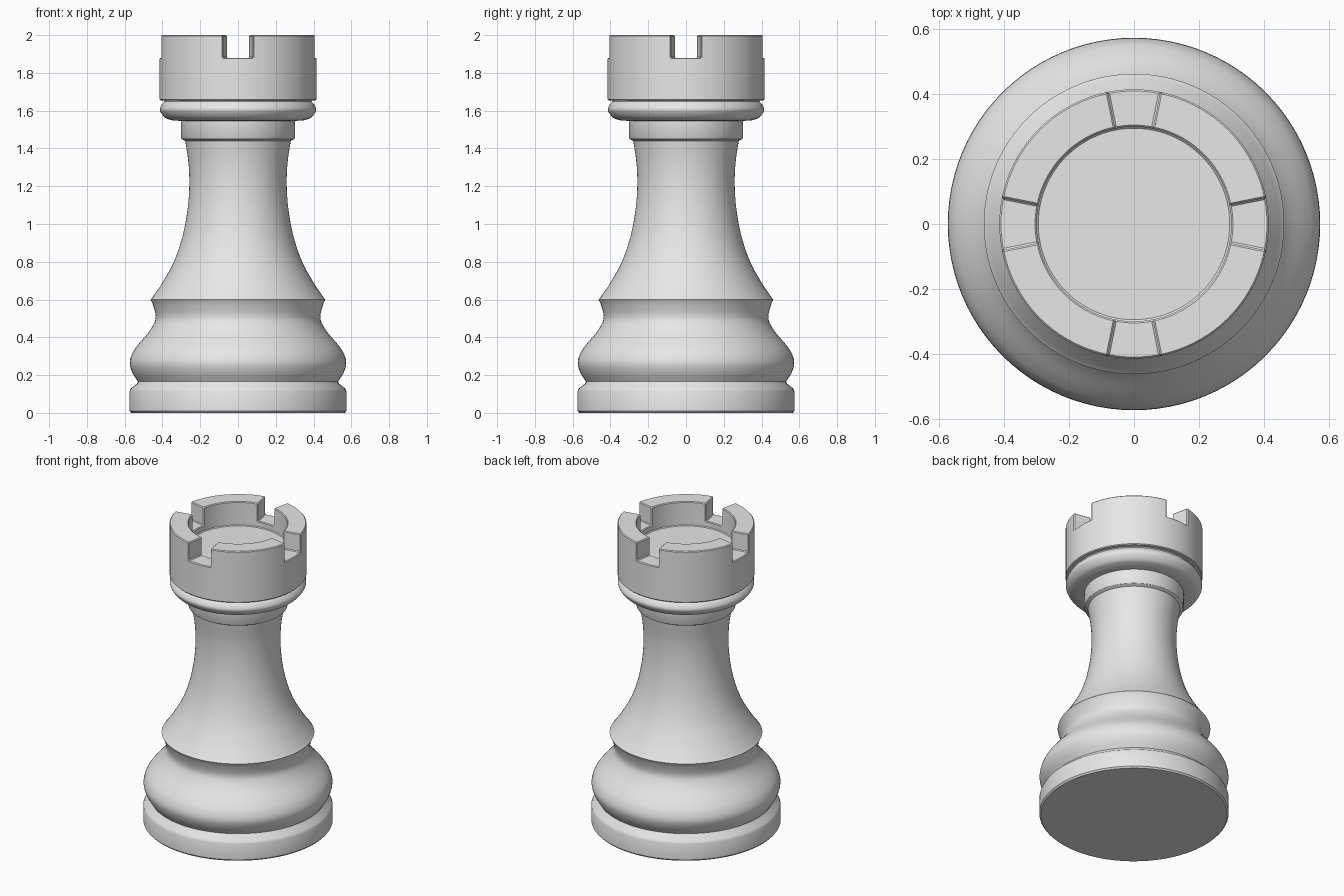
import bpy
import bmesh
import math
from mathutils import Vector

SEGMENTS = 96

cube = bpy.data.objects.get("Cube")
if cube:
    bpy.data.objects.remove(cube, do_unlink=True)

grey = bpy.data.materials.new("plain grey")
grey.use_nodes = True
grey.diffuse_color = (0.8, 0.8, 0.8, 1)
grey.node_tree.nodes["Principled BSDF"].inputs["Base Color"].default_value = (0.8, 0.8, 0.8, 1)


def smooth_run(points, steps=6):
    """Smooth curve through (radius, height) points."""
    p = [Vector(q) for q in points]
    p = [2 * p[0] - p[1]] + p + [2 * p[-1] - p[-2]]
    out = []
    for a, b, c, d in zip(p, p[1:], p[2:], p[3:]):
        for i in range(steps):
            t = i / steps
            out.append(0.5 * (2 * b + (c - a) * t + (2 * a - 5 * b + 4 * c - d) * t**2
                              + (3 * b - a - 3 * c + d) * t**3))
    return [tuple(v) for v in out] + [points[-1]]


def lathe(profile):
    """Turn a profile of (radius, height) points around z."""
    bm = bmesh.new()
    verts = [bm.verts.new((r, 0, z)) for r, z in profile]
    edges = [bm.edges.new(pair) for pair in zip(verts, verts[1:])]
    bmesh.ops.spin(bm, geom=verts + edges, cent=(0, 0, 0), axis=(0, 0, 1),
                   angle=math.tau, steps=SEGMENTS)
    bmesh.ops.remove_doubles(bm, verts=bm.verts[:], dist=0.0005)
    bmesh.ops.recalc_face_normals(bm, faces=bm.faces[:])
    return bm


def finish(bm, name):
    mesh = bpy.data.meshes.new(name)
    bm.to_mesh(mesh)
    bm.free()
    obj = bpy.data.objects.new(name, mesh)
    bpy.context.collection.objects.link(obj)
    mesh.materials.append(grey)
    bpy.ops.object.select_all(action="DESELECT")
    obj.select_set(True)
    bpy.context.view_layer.objects.active = obj
    bpy.ops.object.shade_smooth_by_angle(angle=math.radians(30))


# Foot disc with softened rims
foot = [(0, 0), (0.565, 0), (0.574, 0.01), (0.574, 0.115), (0.567, 0.13), (0.535, 0.155)]
# Rounded cushion rising to the flared rim
cushion = smooth_run([(0.53, 0.165), (0.56, 0.215), (0.573, 0.265), (0.56, 0.315),
                      (0.53, 0.36), (0.475, 0.425), (0.442, 0.48), (0.437, 0.52),
                      (0.45, 0.57), (0.463, 0.6)])
# Waisted shaft
shaft = smooth_run([(0.457, 0.606), (0.4, 0.69), (0.34, 0.8), (0.295, 0.93),
                    (0.268, 1.07), (0.258, 1.2), (0.262, 1.32), (0.279, 1.44)])
# Collar and rounded ring under the crown
collar = [(0.298, 1.45), (0.302, 1.457), (0.302, 1.546)]
ring = smooth_run([(0.345, 1.548), (0.386, 1.563), (0.413, 1.6), (0.407, 1.627), (0.39, 1.648)])
finish(lathe(foot + cushion + shaft + collar + ring + [(0.39, 1.66), (0, 1.66)]), "body")

# Crown cup, with four battlements raised from its rim
crown = lathe([(0, 1.655), (0.415, 1.655), (0.415, 1.88), (0.3, 1.88), (0.3, 1.84), (0, 1.84)])
half_gap = math.radians(11.25)
battlements = []
for face in crown.faces:
    c = face.calc_center_median()
    turn = math.atan2(c.y, c.x) % (math.pi / 2)
    on_rim = abs(c.z - 1.88) < 0.001
    if on_rim and half_gap < turn < math.pi / 2 - half_gap:
        battlements.append(face)
raised = bmesh.ops.extrude_face_region(crown, geom=battlements)["geom"]
bmesh.ops.translate(crown, vec=(0, 0, 0.12),
                    verts=[v for v in raised if isinstance(v, bmesh.types.BMVert)])
bmesh.ops.delete(crown, geom=[f for f in battlements if f.is_valid], context="FACES_ONLY")
bmesh.ops.recalc_face_normals(crown, faces=crown.faces[:])
sharp = [e for e in crown.edges if e.is_manifold and e.calc_face_angle() > math.radians(30)]
bmesh.ops.bevel(crown, geom=sharp, offset=0.005, segments=1, affect="EDGES", clamp_overlap=True)
finish(crown, "crown")
